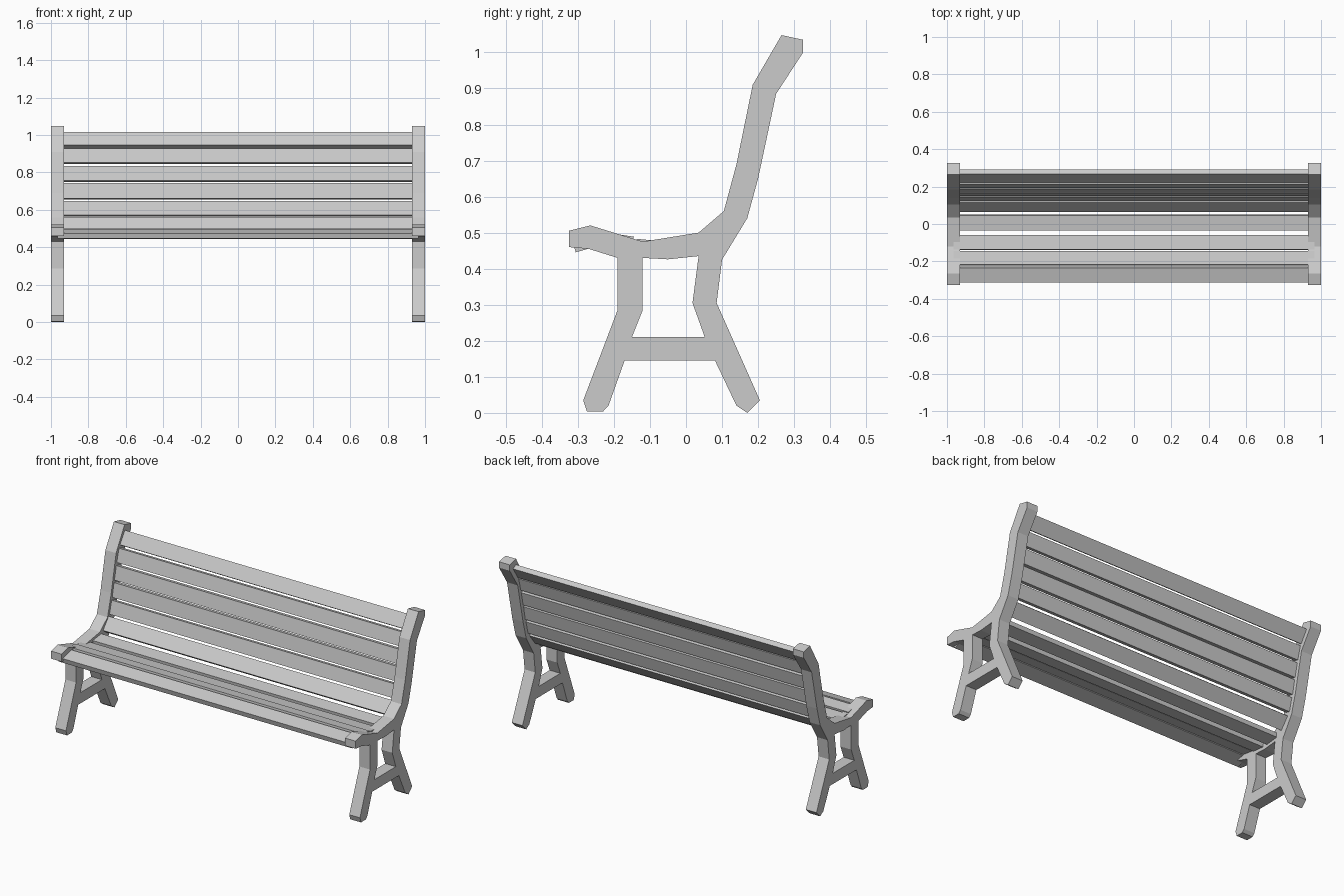
import bpy, bmesh, math
from mathutils import Matrix, Vector

cube = bpy.data.objects.get("Cube")
if cube:
    bpy.data.objects.remove(cube, do_unlink=True)

GREY = (0.6, 0.6, 0.6, 1.0)
mat = bpy.data.materials.new("plain_grey")
mat.use_nodes = True
mat.diffuse_color = GREY
for node in mat.node_tree.nodes:
    if node.type == 'BSDF_PRINCIPLED':
        node.inputs["Base Color"].default_value = GREY


def add_object(name, bm):
    bmesh.ops.recalc_face_normals(bm, faces=bm.faces)
    mesh = bpy.data.meshes.new(name)
    bm.to_mesh(mesh)
    bm.free()
    mesh.materials.append(mat)
    obj = bpy.data.objects.new(name, mesh)
    bpy.context.collection.objects.link(obj)
    return obj


def add_loop(bm, points, x):
    verts = [bm.verts.new((x, y, z)) for y, z in points]
    for a, b in zip(verts, verts[1:] + verts[:1]):
        bm.edges.new((a, b))


def side_frame(name, x0, x1):
    """Extrude the frame outline, with its opening between the legs."""
    bm = bmesh.new()
    add_loop(bm, OUTLINE, x0)
    add_loop(bm, OPENING, x0)
    bmesh.ops.triangle_fill(bm, edges=bm.edges[:], use_beauty=True)
    ext = bmesh.ops.extrude_face_region(bm, geom=bm.faces[:], use_keep_orig=True)
    moved = [g for g in ext["geom"] if isinstance(g, bmesh.types.BMVert)]
    bmesh.ops.translate(bm, verts=moved, vec=(x1 - x0, 0, 0))
    add_object(name, bm)


def slat(name, start, end, thick=0.03, half=0.965):
    """A plank whose cross-section runs from start to end in the y-z plane."""
    a, b = Vector(start), Vector(end)
    mid, run = (a + b) / 2, b - a
    bm = bmesh.new()
    bmesh.ops.create_cube(bm, size=1)
    bm.transform(Matrix.Translation((0, mid.x, mid.y))
                 @ Matrix.Rotation(math.atan2(run.y, run.x), 4, 'X')
                 @ Matrix.Diagonal((2 * half, run.length, thick, 1)))
    add_object(name, bm)


# Side frame: feet, rear leg, back post, seat rail, front tip, front leg
OUTLINE = [
    (-.285, .035), (-.275, .004), (-.23, .004), (-.215, .02), (-.17, .146),
    (.08, .146), (.14, .02), (.17, 0), (.205, .035), (.085, .305),
    (.10, .425), (.17, .54), (.20, .65), (.25, .885), (.325, 1.0),
    (.325, 1.035), (.265, 1.048), (.185, .91), (.14, .69), (.105, .56),
    (.035, .50), (-.12, .475), (-.265, .52), (-.325, .505), (-.325, .46),
    (-.27, .455), (-.19, .43), (-.19, .285),
]
OPENING = [
    (-.12, .285), (-.15, .21), (.052, .21), (.018, .305), (.035, .435),
    (-.05, .426), (-.12, .43),
]
side_frame("left_frame", 0.93, 1.0)
side_frame("right_frame", -1.0, -0.93)

# Seat planks, front to rear
seat = [
    ((-.31, .46), (-.23, .482)),
    ((-.22, .485), (-.147, .474)),
    ((-.138, .468), (-.06, .46)),
    ((-.032, .46), (.048, .47)),
]
for i, (a, b) in enumerate(seat, 1):
    slat(f"seat_slat_{i}", a, b)

# Backrest planks, bottom to top
back = [
    ((.075, .488), (.127, .553)),
    ((.138, .567), (.158, .643)),
    ((.164, .658), (.18, .74)),
    ((.184, .752), (.202, .832)),
    ((.206, .848), (.227, .925)),
    ((.235, .937), (.28, 1.007)),
]
for i, (a, b) in enumerate(back, 1):
    slat(f"back_slat_{i}", a, b)
